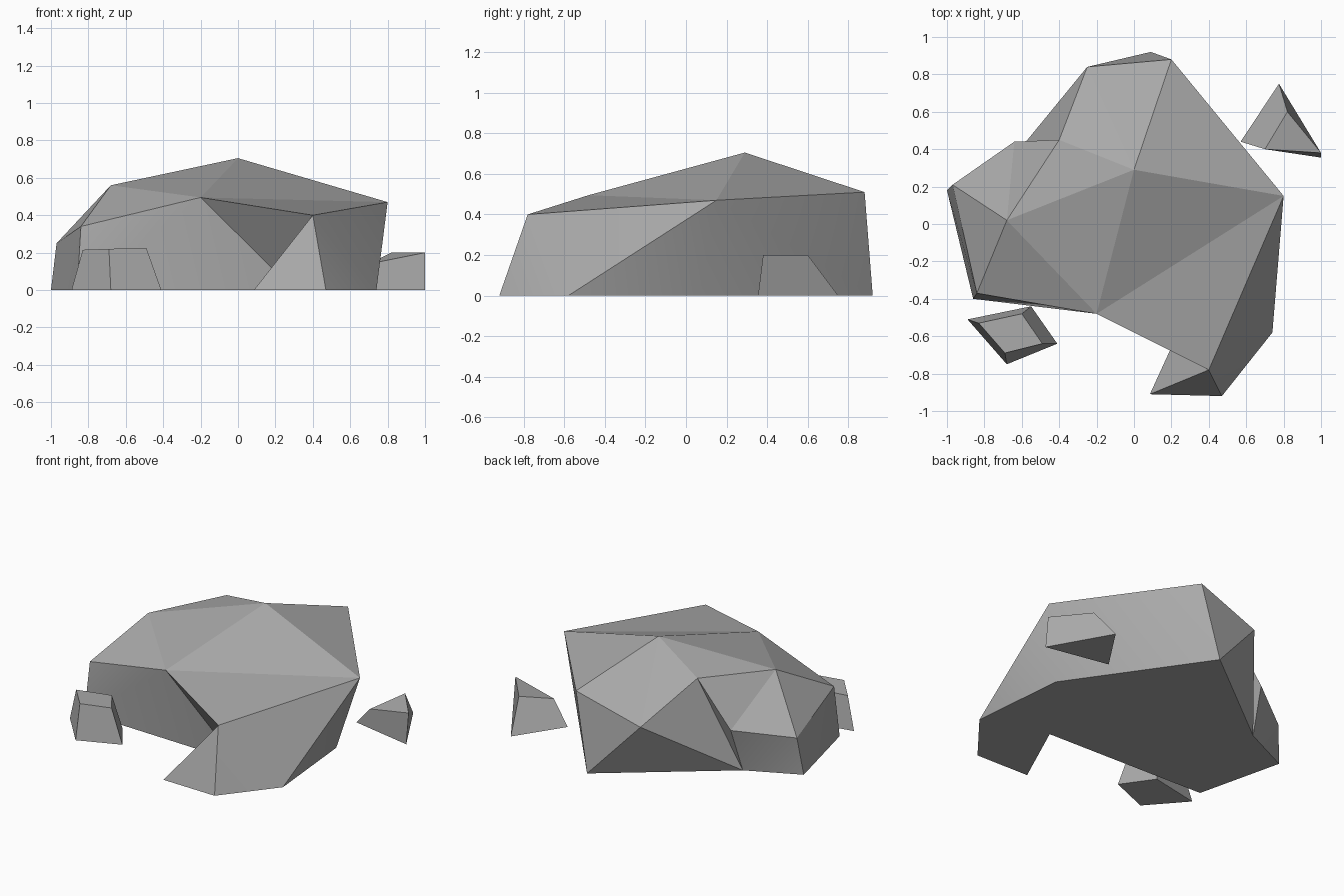
import bpy, bmesh, math

cube = bpy.data.objects.get("Cube")
if cube:
    bpy.data.objects.remove(cube, do_unlink=True)

stone = bpy.data.materials.new("stone_grey")
stone.use_nodes = True
GREY = (0.4, 0.4, 0.4, 1)
stone.diffuse_color = GREY
stone.node_tree.nodes["Principled BSDF"].inputs["Base Color"].default_value = GREY


def build(name, points, faces):
    """Make a stone from named corners; each face is a string of corner letters."""
    bm = bmesh.new()
    verts = {key: bm.verts.new(co) for key, co in points.items()}
    for face in faces.split():
        bm.faces.new([verts[key] for key in face])
    bmesh.ops.recalc_face_normals(bm, faces=bm.faces)
    mesh = bpy.data.meshes.new(name)
    bm.to_mesh(mesh)
    bm.free()
    mesh.materials.append(stone)
    obj = bpy.data.objects.new(name, mesh)
    bpy.context.collection.objects.link(obj)
    return obj


def on_ground(outline):
    return {key: (x, y, 0) for key, (x, y) in outline.items()}


# Boulder: lower-case corners touch the ground, capitals form the crown
boulder_points = on_ground({
    "a": (0.09, 0.92), "b": (0.68, 0.07), "c": (0.74, -0.58),
    "d": (0.47, -0.92), "e": (0.085, -0.91), "f": (0.30, -0.44),
    "g": (-0.86, -0.40), "h": (-1.0, 0.18), "i": (-0.66, 0.34),
})
boulder_points.update({
    "P": (0, 0.29, 0.705),         # peak
    "A": (-0.25, 0.84, 0.37), "B": (0.20, 0.88, 0.51),
    "C": (0.80, 0.15, 0.47), "D": (0.40, -0.78, 0.40),
    "E": (-0.20, -0.48, 0.495), "F": (-0.68, 0.02, 0.56),
    "G": (-0.97, 0.21, 0.25), "H": (-0.84, -0.37, 0.34),
    "K": (-0.40, 0.45, 0.59), "L": (-0.64, 0.44, 0.30),
})
crown = "PBC PCE ECD PEF EHF FHG FGL FLK PFK PKA PAB"
walls = ("BaA BCa Cba Ccb CDc Dcd Dde Def EDf Efg EgH "
         "Hgh HhG Ghi GiL LiK KiA Aia")
boulder = build("boulder", boulder_points, crown + " " + walls + " abcdefghi")

# Walls blend softly, crown facets stay flat
bpy.context.view_layer.objects.active = boulder
boulder.select_set(True)
bpy.ops.object.shade_smooth_by_angle(angle=math.radians(30))
for face in boulder.data.polygons:
    if abs(face.normal.z) > 0.5:
        face.use_smooth = False

# Front pebble: four-sided block, narrower at the top
pebble = on_ground({"a": (-0.89, -0.51), "b": (-0.55, -0.44),
                    "c": (-0.41, -0.64), "d": (-0.68, -0.75)})
pebble.update({"A": (-0.83, -0.53, 0.215), "B": (-0.60, -0.48, 0.22),
               "C": (-0.49, -0.64, 0.225), "D": (-0.69, -0.69, 0.22)})
build("front_pebble", pebble, "abcd ABCD abBA bcCB cdDC daAD")

# Side pebble: three-sided wedge with a sloping top
wedge = on_ground({"a": (0.57, 0.44), "b": (0.775, 0.75), "c": (1.0, 0.355)})
wedge.update({"A": (0.70, 0.40, 0.14), "B": (0.82, 0.60, 0.2), "C": (1.0, 0.38, 0.2)})
build("side_pebble", wedge, "abc ABC abBA bcCB caAC")
